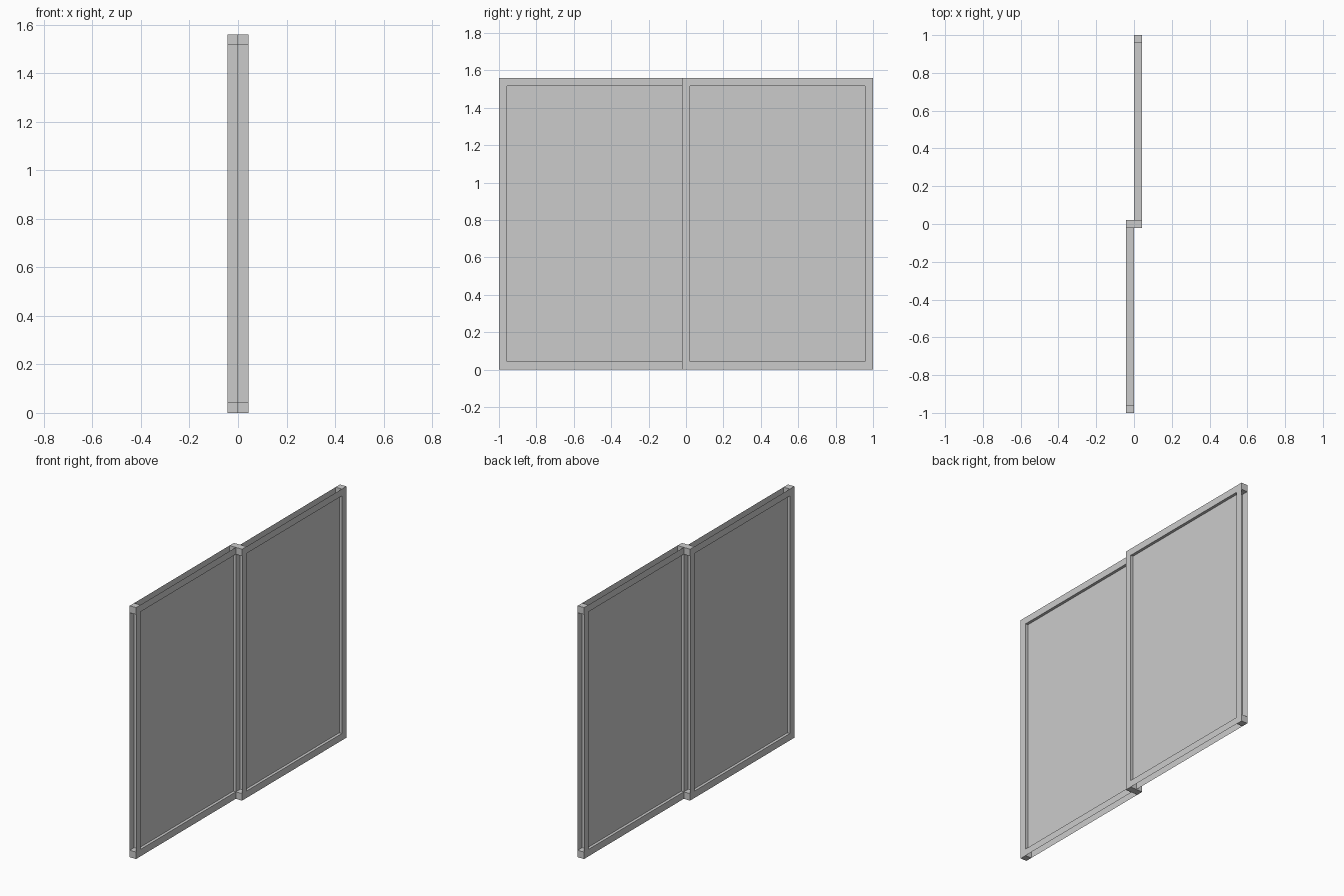
import bpy, bmesh
from mathutils import Matrix, Vector

if "Cube" in bpy.data.objects:
    bpy.data.objects.remove(bpy.data.objects["Cube"])

T = 0.043                 # frame bar width and depth
Y0, Y1 = -T / 2, 1.0      # sash extent along y
H = 1.56                  # sash height


def add_box(bm, lo, hi, drop=()):
    """Box between two corners, leaving out faces whose normal is in drop."""
    lo, hi = Vector(lo), Vector(hi)
    mat = Matrix.Translation((lo + hi) / 2) @ Matrix.Diagonal((*(hi - lo), 1))
    verts = bmesh.ops.create_cube(bm, size=1, matrix=mat)["verts"]
    faces = {f for v in verts for f in v.link_faces}
    gone = []
    for f in faces:
        f.normal_update()
        if any(f.normal.dot(Vector(d)) > 0.9 for d in drop):
            gone.append(f)
    bmesh.ops.delete(bm, geom=gone, context='FACES')


def make_object(name, bm, turn):
    # The second sash is the first one turned half way about z
    if turn:
        bm.transform(Matrix.Diagonal((-1, -1, 1, 1)))
    me = bpy.data.meshes.new(name)
    bm.to_mesh(me)
    bm.free()
    ob = bpy.data.objects.new(name, me)
    bpy.context.collection.objects.link(ob)


def sash(prefix, turn):
    bm = bmesh.new()
    up, down, left, right = (0, 0, 1), (0, 0, -1), (0, -1, 0), (0, 1, 0)
    # Solid corner blocks
    for y in (Y0, Y1 - T):
        for z in (0, H - T):
            add_box(bm, (0, y, z), (T, y + T, z + T))
    # Stiles: channels open to the outside
    for y, outer in ((Y0, left), (Y1 - T, right)):
        add_box(bm, (0, y, T), (T, y + T, H - T), (outer, up, down))
    # Rails: channels open to the outside
    for z, outer in ((0, down), (H - T, up)):
        add_box(bm, (0, Y0 + T, z), (T, Y1 - T, z + T), (outer, left, right))
    bmesh.ops.remove_doubles(bm, verts=bm.verts, dist=1e-5)
    make_object(prefix + "_frame", bm, turn)

    # Glass pane in the middle of the frame depth
    bm = bmesh.new()
    add_box(bm, (T / 2 - 0.004, Y0 + T, T), (T / 2 + 0.004, Y1 - T, H - T))
    make_object(prefix + "_glass", bm, turn)


sash("rear_sash", False)
sash("front_sash", True)
